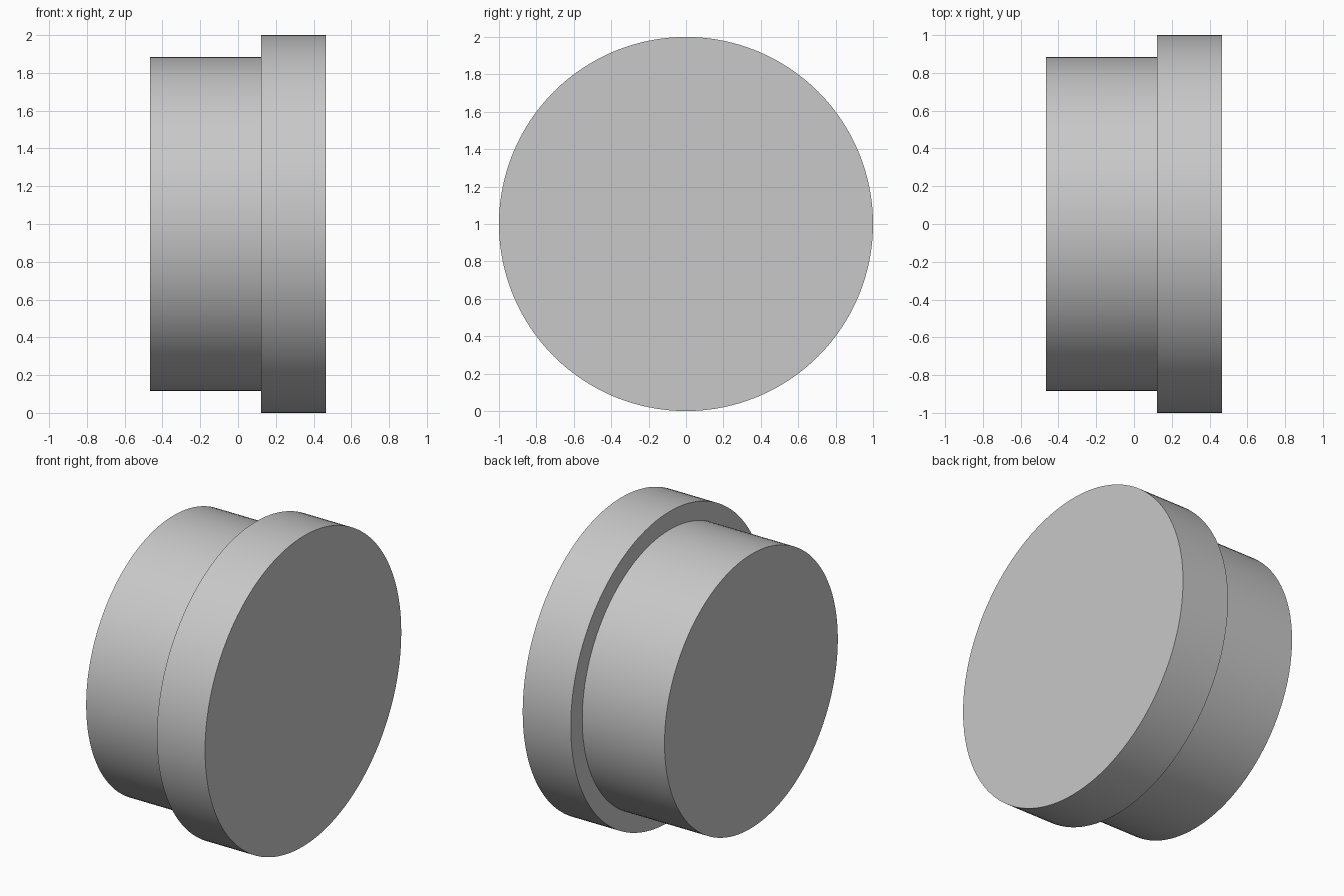
import bpy
import bmesh
import math
from mathutils import Vector

cube = bpy.data.objects.get("Cube")
if cube:
    bpy.data.objects.remove(cube, do_unlink=True)

SEGMENTS = 128
HALF_LENGTH = 0.465
STEP_X = 0.122
BODY_RADIUS = 0.883
FLANGE_RADIUS = 1.0

# Light grey material
grey = bpy.data.materials.new("light_grey")
grey.use_nodes = True
colour = (0.58, 0.58, 0.58, 1.0)
grey.diffuse_color = colour
grey.node_tree.nodes["Principled BSDF"].inputs["Base Color"].default_value = colour

# Stepped outline (x along the axis, radius), from plug end to flange end
outline = [
    (-HALF_LENGTH, BODY_RADIUS),
    (STEP_X, BODY_RADIUS),
    (STEP_X, FLANGE_RADIUS),
    (HALF_LENGTH, FLANGE_RADIUS),
]

# Turn the outline about the x axis, one ring per outline point
bm = bmesh.new()
angles = [2 * math.pi * i / SEGMENTS for i in range(SEGMENTS)]
rings = [
    [bm.verts.new(Vector((x, r * math.cos(a), r * math.sin(a)))) for a in angles]
    for x, r in outline
]
for near, far in zip(rings, rings[1:]):
    for i in range(SEGMENTS):
        j = (i + 1) % SEGMENTS
        bm.faces.new((near[i], near[j], far[j], far[i]))

# Flat end discs
bm.faces.new(rings[0])
bm.faces.new(rings[-1])
bmesh.ops.recalc_face_normals(bm, faces=bm.faces[:])

mesh = bpy.data.meshes.new("flanged_plug")
bm.to_mesh(mesh)
bm.free()
mesh.materials.append(grey)

plug = bpy.data.objects.new("flanged_plug", mesh)
plug.location.z = FLANGE_RADIUS
bpy.context.collection.objects.link(plug)

# Smooth round walls, sharp rims
bpy.ops.object.select_all(action="DESELECT")
plug.select_set(True)
bpy.context.view_layer.objects.active = plug
bpy.ops.object.shade_smooth_by_angle(angle=math.radians(30))
